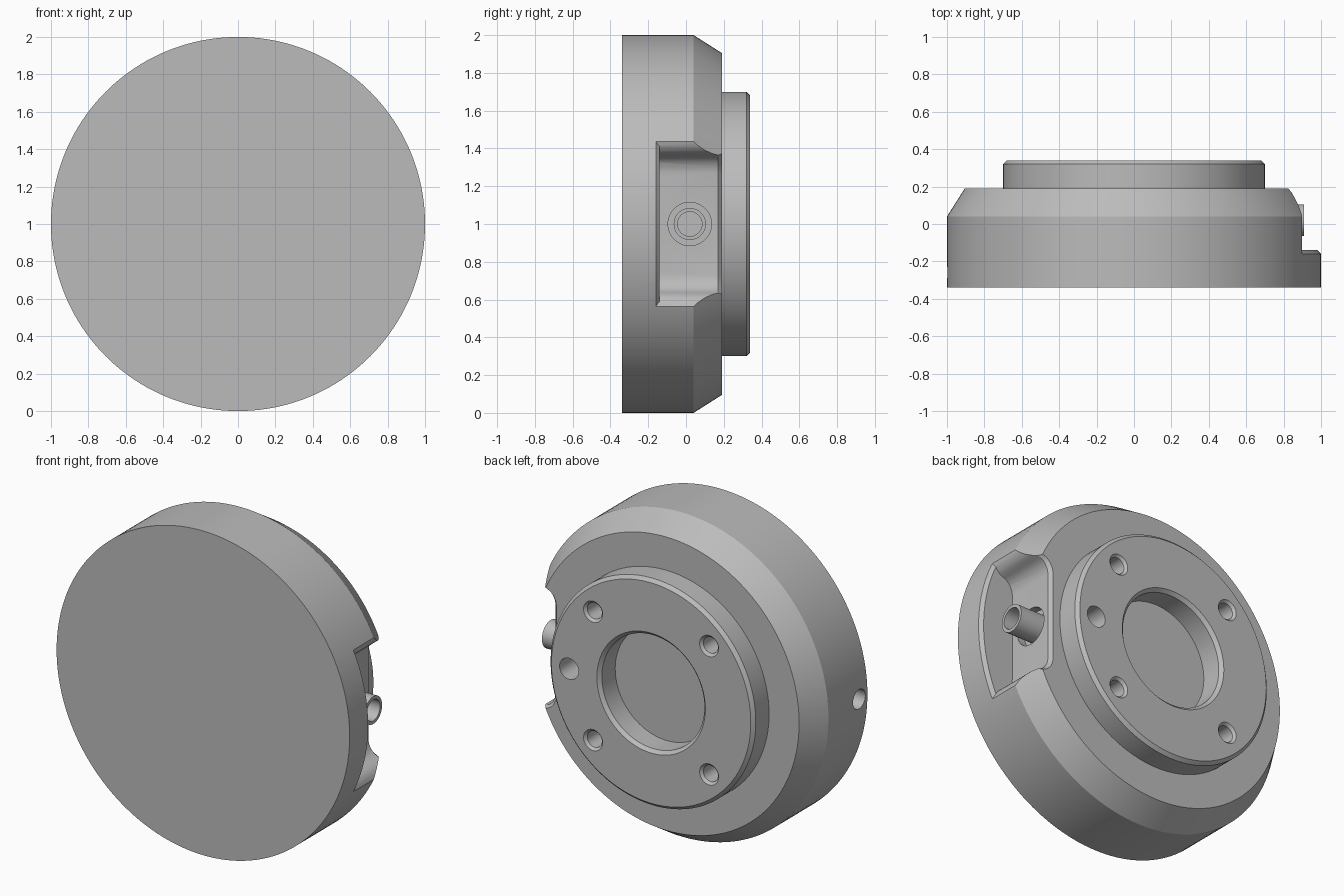
import bpy, bmesh
from math import pi, cos, sin, radians
from mathutils import Matrix, Vector

cube = bpy.data.objects.get("Cube")
if cube:
    bpy.data.objects.remove(cube, do_unlink=True)

# Single metal colour
grey = bpy.data.materials.new("satin_grey")
grey.use_nodes = True
COLOUR = (0.5, 0.5, 0.5, 1)
grey.diffuse_color = COLOUR
grey.node_tree.nodes["Principled BSDF"].inputs["Base Color"].default_value = COLOUR

ALONG_Y = Matrix.Rotation(-pi / 2, 4, 'X')
ALONG_X = Matrix.Rotation(pi / 2, 4, 'Y')


def make_object(name, bm):
    bmesh.ops.recalc_face_normals(bm, faces=bm.faces)
    mesh = bpy.data.meshes.new(name)
    bm.to_mesh(mesh)
    bm.free()
    mesh.materials.append(grey)
    obj = bpy.data.objects.new(name, mesh)
    bpy.context.collection.objects.link(obj)
    return obj


def lathe(name, profile, axis, centre, steps=32):
    """Revolve (radius, height) points that start and end on the axis."""
    bm = bmesh.new()
    verts = [bm.verts.new((r, 0, h)) for r, h in profile]
    edges = [bm.edges.new(pair) for pair in zip(verts, verts[1:])]
    bmesh.ops.spin(bm, geom=verts + edges, cent=(0, 0, 0), axis=(0, 0, 1),
                   angle=2 * pi, steps=steps, use_merge=True)
    bmesh.ops.remove_doubles(bm, verts=bm.verts, dist=1e-5)
    bm.transform(Matrix.Translation(Vector(centre)) @ axis)
    return make_object(name, bm)


def activate(obj):
    bpy.ops.object.select_all(action='DESELECT')
    obj.select_set(True)
    bpy.context.view_layer.objects.active = obj


def cut(obj, cutter):
    mod = obj.modifiers.new("cut", 'BOOLEAN')
    mod.operation = 'DIFFERENCE'
    mod.solver = 'EXACT'
    mod.object = cutter
    activate(obj)
    bpy.ops.object.modifier_apply(modifier=mod.name)
    bpy.data.objects.remove(cutter, do_unlink=True)


def smooth(obj):
    activate(obj)
    bpy.ops.object.shade_smooth_by_angle(angle=radians(25))


# Body: wide disc, bevelled shoulder, raised mounting ring and shallow bore
body = lathe("housing", [
    (0, -0.34), (1, -0.34), (1, 0.04), (0.905, 0.19), (0.7, 0.19),
    (0.7, 0.32), (0.68, 0.34), (0.37, 0.34), (0.35, 0.32), (0.35, 0.19),
    (0, 0.19)], ALONG_Y, (0, 0, 1), 160)

# Side pocket: filleted prism, flaring at the back edge
half = [(0.77, 0.27), (0.775, 0.30), (0.79, 0.33), (0.81, 0.35), (0.83, 0.36),
        (0.86, 0.373), (0.88, 0.392), (0.893, 0.415), (0.9, 0.44), (0.9, 0.6),
        (1.2, 0.6)]
outline = half + [(x, -z) for x, z in reversed(half)]
bm = bmesh.new()
rings = [[bm.verts.new((x - inset, y, 1 + z * widen)) for x, z in outline]
         for y, inset, widen in ((-0.16, 0, 1), (0.17, 0, 1), (0.21, 0.04, 1.03))]
bm.faces.new(rings[0])
bm.faces.new(rings[-1])
for low, high in zip(rings, rings[1:]):
    for i in range(len(outline)):
        bm.faces.new((low[i - 1], low[i], high[i], high[i - 1]))
pocket = make_object("pocket_cutter", bm)

# Leave a lip with a conical chamfer in front of the pocket
cut(pocket, lathe("lip_cutter", [(0, -0.2), (1.04, -0.2), (0.98, -0.14), (0, -0.14)],
                  ALONG_Y, (0, 0, 1), 160))
cut(body, pocket)

# Four countersunk bolt holes and one plain dowel hole
bolt = [(0, 0.16), (0.05, 0.16), (0.05, 0.325), (0.08, 0.355), (0, 0.355)]
dowel = [(0, 0.16), (0.065, 0.16), (0.065, 0.36), (0, 0.36)]
for angle, shape in [(0, dowel)] + [(a, bolt) for a in (45, 135, 225, 315)]:
    a = radians(angle)
    cut(body, lathe("hole_cutter", shape, ALONG_Y,
                    (0.56 * cos(a), 0, 1 + 0.56 * sin(a))))

# Radial hole on the side opposite the pocket
cut(body, lathe("side_hole_cutter", [(0, -1.1), (0.06, -1.1), (0.06, -0.85), (0, -0.85)],
                ALONG_X, (0, -0.26, 1)))

# Recess around the cable nozzle
cut(body, lathe("recess_cutter", [(0, 0.72), (0.115, 0.72), (0.115, 0.85), (0, 0.85)],
                ALONG_X, (0, 0.02, 1), 48))
smooth(body)

# Hollow cable nozzle
nozzle = lathe("cable_nozzle", [
    (0, 0.7), (0.085, 0.7), (0.085, 0.91), (0.065, 0.91), (0.065, 0.74), (0, 0.74)],
    ALONG_X, (0, 0.02, 1), 48)
smooth(nozzle)
